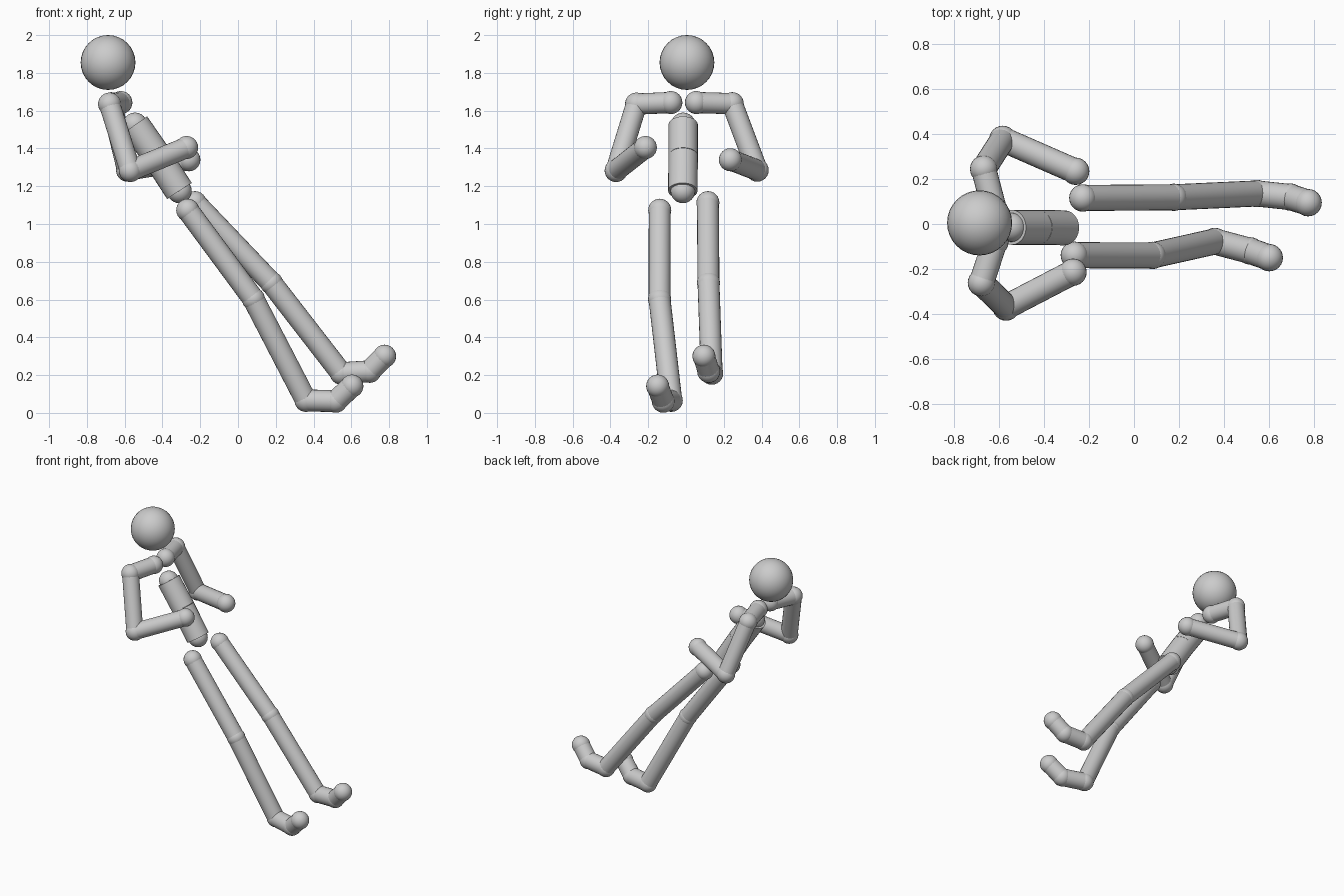
import bpy
from mathutils import Vector

if "Cube" in bpy.data.objects:
    bpy.data.objects.remove(bpy.data.objects["Cube"])

grey = bpy.data.materials.new("plain_grey")
grey.diffuse_color = (0.6, 0.6, 0.6, 1)
grey.use_nodes = True
grey.node_tree.nodes["Principled BSDF"].inputs["Base Color"].default_value = grey.diffuse_color


def finish(name):
    ob = bpy.context.object
    ob.name = name
    ob.data.materials.append(grey)
    bpy.ops.object.shade_smooth_by_angle()
    return ob


def ball(name, centre, radius, segments=24):
    bpy.ops.mesh.primitive_uv_sphere_add(segments=segments, ring_count=segments // 2,
                                         radius=radius, location=centre)
    return finish(name)


def rod(name, a, b, radius):
    a, b = Vector(a), Vector(b)
    d = b - a
    bpy.ops.mesh.primitive_cylinder_add(vertices=24, radius=radius, depth=d.length,
                                        location=(a + b) / 2)
    bpy.context.object.rotation_euler = d.to_track_quat('Z', 'Y').to_euler()
    return finish(name)


def chain(side, bones, joints, points, rod_radius, joint_radius):
    """Balls at every joint, straight rods between them."""
    for joint, p in zip(joints, points):
        ball(f"{side}_{joint}", p, joint_radius)
    for bone, a, b in zip(bones, points, points[1:]):
        rod(f"{side}_{bone}", a, b, rod_radius)


# Head
ball("head", (-0.688, 0.005, 1.855), 0.145, 32)

# Torso: wider rods than the joints
chain("torso", ["chest", "abdomen"], ["neck_joint", "waist_joint", "pelvis_joint"],
      [(-0.545, -0.015, 1.525), (-0.43, -0.015, 1.36), (-0.31, -0.017, 1.175)],
      0.078, 0.065)

# Arms
arm_bones = ["collar", "upper_arm", "forearm"]
arm_joints = ["collar_joint", "shoulder", "elbow", "hand"]
chain("right", arm_bones, arm_joints,
      [(-0.62, -0.08, 1.643), (-0.68, -0.262, 1.635),
       (-0.57, -0.37, 1.283), (-0.272, -0.215, 1.405)], 0.056, 0.061)
chain("left", arm_bones, arm_joints,
      [(-0.62, 0.055, 1.643), (-0.67, 0.245, 1.637),
       (-0.585, 0.377, 1.285), (-0.26, 0.235, 1.34)], 0.056, 0.061)

# Legs
leg_bones = ["thigh", "shin", "foot", "toes"]
leg_joints = ["hip", "knee", "ankle", "ball_of_foot", "toe_tip"]
chain("right", leg_bones, leg_joints,
      [(-0.266, -0.139, 1.073), (0.082, -0.14, 0.602), (0.36, -0.078, 0.066),
       (0.518, -0.12, 0.062), (0.603, -0.15, 0.142)], 0.058, 0.061)
chain("left", leg_bones, leg_joints,
      [(-0.228, 0.116, 1.113), (0.177, 0.119, 0.688), (0.547, 0.136, 0.21),
       (0.697, 0.12, 0.22), (0.776, 0.095, 0.3)], 0.058, 0.061)
